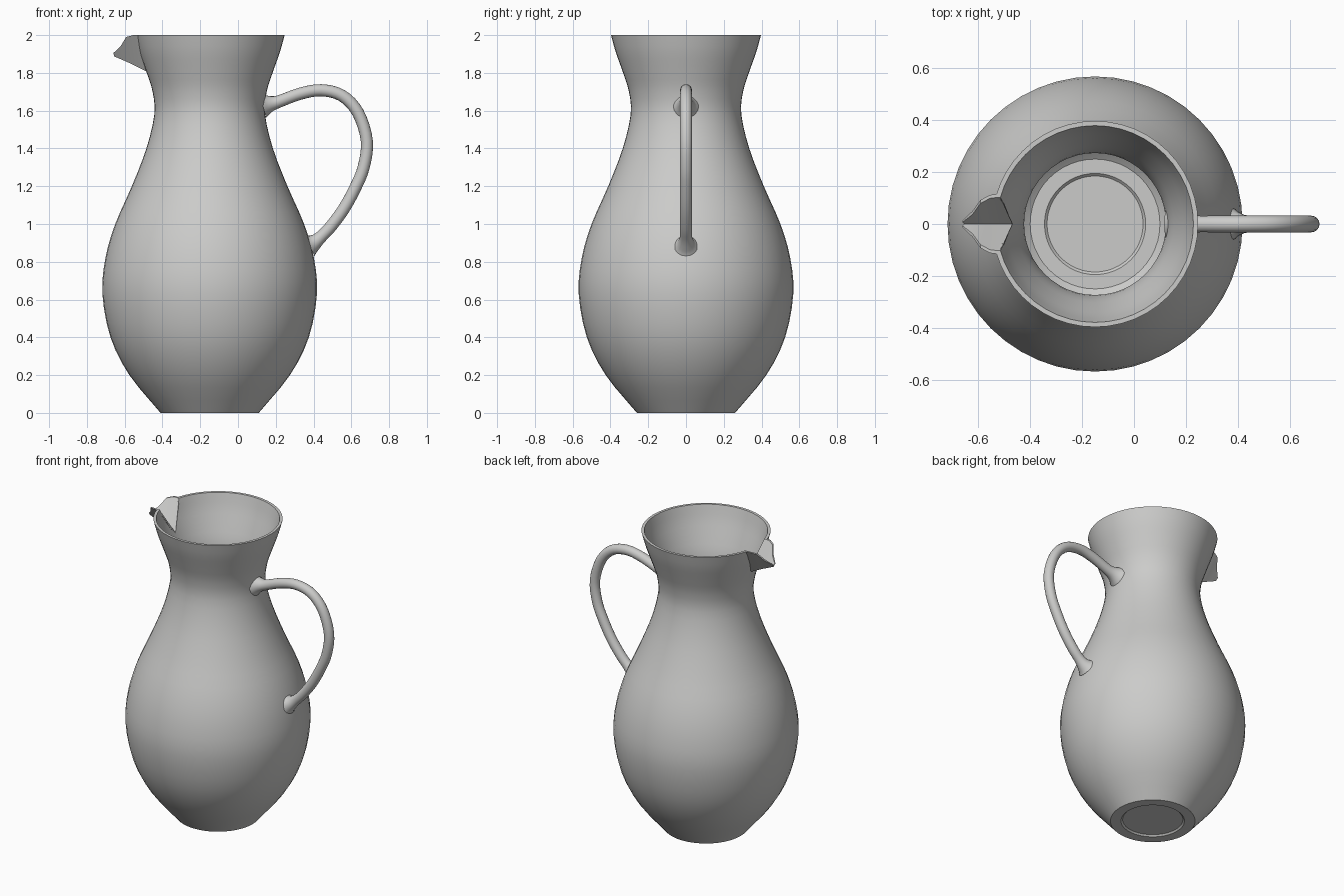
import bpy, bmesh, math
from mathutils import Vector

if "Cube" in bpy.data.objects:
    bpy.data.objects.remove(bpy.data.objects["Cube"])

AXIS_X = -0.15
WALL = 0.018

clay = bpy.data.materials.new("grey clay")
clay.diffuse_color = (0.6, 0.6, 0.59, 1)
clay.use_nodes = True
clay.node_tree.nodes["Principled BSDF"].inputs["Base Color"].default_value = clay.diffuse_color


def make_object(name, bm):
    bmesh.ops.recalc_face_normals(bm, faces=bm.faces)
    mesh = bpy.data.meshes.new(name)
    bm.to_mesh(mesh)
    bm.free()
    obj = bpy.data.objects.new(name, mesh)
    bpy.context.collection.objects.link(obj)
    mesh.materials.append(clay)
    return obj


def smooth(obj, angle):
    bpy.ops.object.select_all(action='DESELECT')
    obj.select_set(True)
    bpy.context.view_layer.objects.active = obj
    bpy.ops.object.shade_smooth_by_angle(angle=math.radians(angle))


def spline(points, steps):
    """Smooth curve through the given points."""
    pts = [Vector(p) for p in points]
    pts = [2 * pts[0] - pts[1]] + pts + [2 * pts[-1] - pts[-2]]
    out = []
    for i in range(1, len(pts) - 2):
        a, b, c, d = pts[i - 1:i + 3]
        for s in range(steps):
            t = s / steps
            out.append(0.5 * (2 * b + (c - a) * t + (2 * a - 5 * b + 4 * c - d) * t * t
                              + (3 * b - a - 3 * c + d) * t ** 3))
    return out + [pts[-2]]


def skin(bm, rings):
    """Join rings of points with quads and close both ends."""
    loops = [[bm.verts.new(p) for p in ring] for ring in rings]
    n = len(loops[0])
    for a, b in zip(loops, loops[1:]):
        for i in range(n):
            j = (i + 1) % n
            bm.faces.new((a[i], a[j], b[j], b[i]))
    bm.faces.new(loops[0])
    bm.faces.new(loops[-1])


# Jug body: turned outer wall, rim, inner wall and stepped floor
outer = [(r, z) for r, z, _ in spline([
    (0.26, 0, 0), (0.425, 0.2, 0), (0.525, 0.4, 0), (0.568, 0.63, 0), (0.552, 0.82, 0),
    (0.50, 1.0, 0), (0.412, 1.2, 0), (0.335, 1.4, 0), (0.293, 1.58, 0),
    (0.302, 1.7, 0), (0.333, 1.8, 0), (0.372, 1.91, 0), (0.397, 2.0, 0)], 3)]
inner = [(r - WALL, z) for r, z in reversed(outer) if z > 0.04]
profile = ([(0.185, 0.01), (0.195, 0)] + outer + inner
           + [(0.25, 0.03), (0.195, 0.03), (0.185, 0.02)])
SEG = 48
bm = bmesh.new()
skin(bm, [[(AXIS_X + r * math.cos(math.tau * i / SEG), r * math.sin(math.tau * i / SEG), z)
           for i in range(SEG)] for r, z in profile])
body = make_object("jug_body", bm)

# V-shaped opening through the wall behind the spout
bm = bmesh.new()
skin(bm, [[(x, -0.113, 2.02), (x, 0.113, 2.02), (x, 0, 1.815)] for x in (-0.75, -0.40)])
cutter = make_object("spout_opening_cutter", bm)
cutter.hide_render = True
cut = body.modifiers.new("spout_opening", 'BOOLEAN')
cut.object = cutter
cut.operation = 'DIFFERENCE'
cut.solver = 'EXACT'
bpy.context.view_layer.objects.active = body
bpy.ops.object.modifier_apply(modifier=cut.name)
bpy.data.objects.remove(cutter)
smooth(body, 35)

# Pouring spout: (lip x, keel x, half width, lip z, keel z)
sections = [(-0.515, -0.468, 0.117, 2.0, 1.80),
            (-0.555, -0.52, 0.112, 2.0, 1.825),
            (-0.592, -0.57, 0.092, 1.99, 1.85),
            (-0.622, -0.615, 0.050, 1.94, 1.87),
            (-0.66, -0.655, 0.014, 1.905, 1.887)]
rings = []
for lip_x, keel_x, w, lip_z, keel_z in sections:
    t = min(0.013, w * 0.5)
    k = min(0.018, (lip_z - keel_z) * 0.5)
    rings.append([(lip_x, -w, lip_z), (keel_x, 0, keel_z), (lip_x, w, lip_z),
                  (lip_x, w - t, lip_z), (keel_x, 0, keel_z + k), (lip_x, t - w, lip_z)])
bm = bmesh.new()
skin(bm, rings)
smooth(make_object("spout", bm), 30)

# Handle: swept round tube, flared where it meets the body (x, z, radius)
path = spline([(0.132, 1.627, 0.068), (0.165, 1.635, 0.046), (0.215, 1.648, 0.033),
               (0.33, 1.69, 0.032), (0.44, 1.708, 0.032), (0.55, 1.68, 0.032),
               (0.635, 1.59, 0.032), (0.682, 1.44, 0.032), (0.665, 1.30, 0.032),
               (0.62, 1.19, 0.032), (0.56, 1.08, 0.032), (0.49, 0.985, 0.032),
               (0.437, 0.93, 0.033), (0.403, 0.902, 0.044), (0.376, 0.887, 0.064)], 4)
rings = []
for i, (x, z, rad) in enumerate(path):
    step = path[min(i + 1, len(path) - 1)] - path[max(i - 1, 0)]
    side = Vector((-step.y, 0, step.x)).normalized()
    rings.append([Vector((x, 0, z)) + rad * (math.cos(a) * side + math.sin(a) * Vector((0, 1, 0)))
                  for a in (math.tau * k / 16 for k in range(16))])
bm = bmesh.new()
skin(bm, rings)
smooth(make_object("handle", bm), 50)
